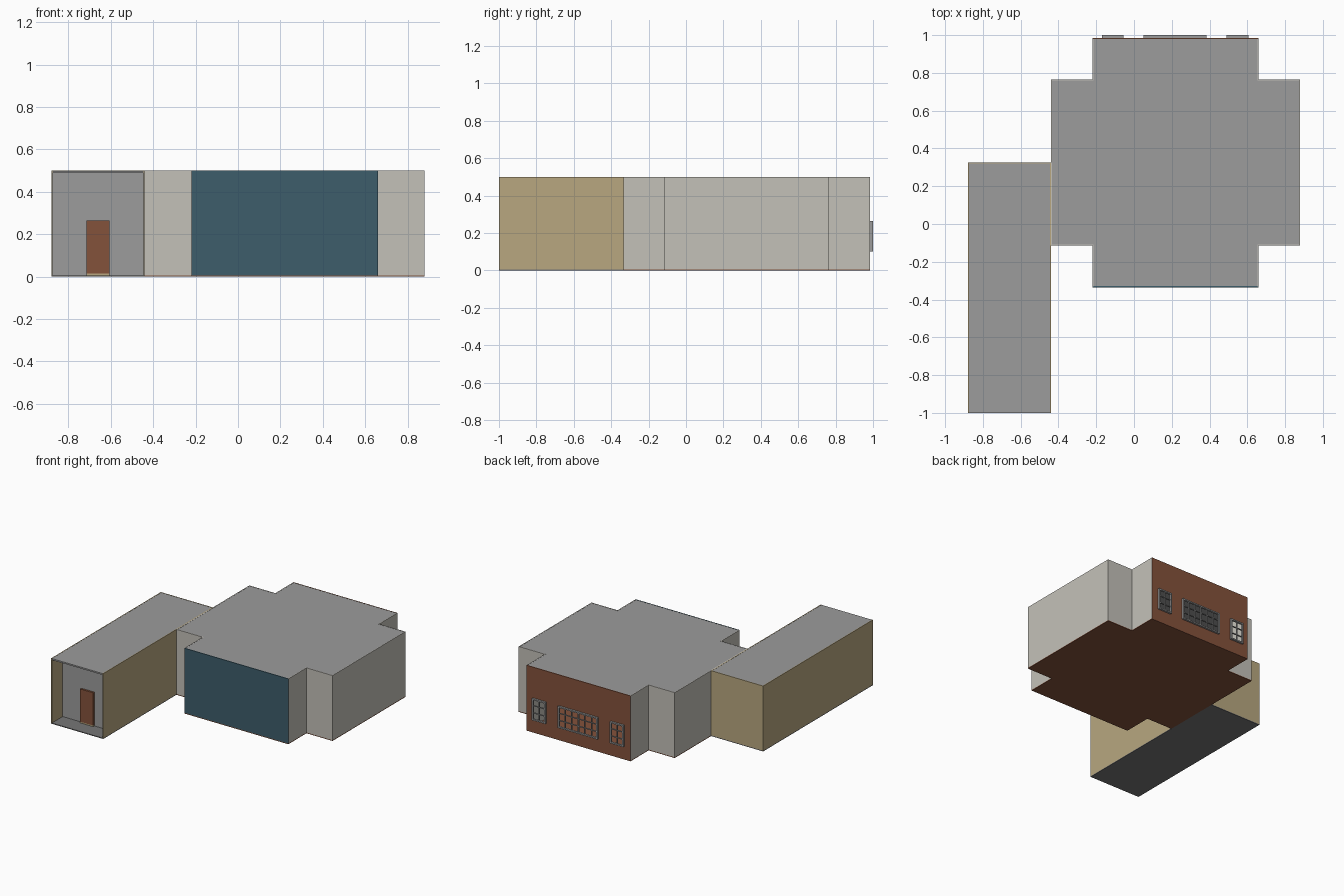
import bpy, bmesh

if "Cube" in bpy.data.objects:
    bpy.data.objects.remove(bpy.data.objects["Cube"])

T = 0.006            # wall and slab thickness
H = 0.5              # building height
CX, CY = 0.22, 0.325 # centre of the main hall
A, B = 0.66, 0.44    # half sizes of its cross-shaped plan


def material(name, rgb):
    m = bpy.data.materials.new(name)
    lin = [(c / 255 / 12.92) if c < 10 else ((c / 255 + 0.055) / 1.055) ** 2.4 for c in rgb]
    m.diffuse_color = (*lin, 1)
    m.use_nodes = True
    m.node_tree.nodes["Principled BSDF"].inputs["Base Color"].default_value = m.diffuse_color
    return m


GREY = material("ceiling_grey", (156, 156, 156))
DARK = material("hall_floor_grey", (118, 118, 118))
PALE = material("pale_wall", (196, 193, 185))
TAN = material("tan_wall", (184, 167, 128))
TEAL = material("teal_wall", (61, 93, 107))
BROWN = material("brown", (132, 82, 59))


def build(name, mat, prisms):
    """Make one object from prisms, each (plan points, z0, z1)."""
    bm = bmesh.new()
    for pts, z0, z1 in prisms:
        face = bm.faces.new([bm.verts.new((x, y, z0)) for x, y in pts])
        top = bmesh.ops.extrude_face_region(bm, geom=[face])["geom"]
        verts = [g for g in top if isinstance(g, bmesh.types.BMVert)]
        bmesh.ops.translate(bm, verts=verts, vec=(0, 0, z1 - z0))
    bmesh.ops.recalc_face_normals(bm, faces=bm.faces)
    mesh = bpy.data.meshes.new(name)
    bm.to_mesh(mesh)
    bm.free()
    mesh.materials.append(mat)
    ob = bpy.data.objects.new(name, mesh)
    bpy.context.collection.objects.link(ob)
    return ob


def rect(x0, x1, y0, y1):
    return [(x0, y0), (x1, y0), (x1, y1), (x0, y1)]


def cross(a, b):
    pts = []
    x, y = 1, 0
    for _ in range(4):  # one arm, turned four times
        for u, v in ((a, -b), (a, b), (b, b)):
            pts.append((CX + u * x - v * y, CY + u * y + v * x))
        x, y = -y, x
    return pts


def wall_plan(outer, inner, i):
    j = (i + 1) % len(outer)
    return [outer[i], outer[j], inner[j], inner[i]]


# Main hall: floor, roof and walls
outer, inner = cross(A, B), cross(A - T, B - T)
build("main_floor", BROWN, [(outer, 0, T)])
build("main_roof", GREY, [(inner, H - 2 * T, H - 0.001)])
BACK, FRONT = 3, 9
pale = [i for i in range(12) if i not in (BACK, FRONT)]
build("main_side_walls", PALE, [(wall_plan(outer, inner, i), T, H) for i in pale])
build("main_front_wall", TEAL, [(wall_plan(outer, inner, FRONT), T, H)])

# Back wall with three window openings
yb = CY + A
WZ0, WZ1 = 0.10, 0.265
windows = [(-0.17, -0.055, 2), (0.05, 0.385, 6), (0.49, 0.605, 2)]
bar = 0.01
xs = [CX - B] + [e for a, b, _ in windows for e in (a + bar / 2, b - bar / 2)] + [CX + B]
xi = [xs[0] + T] + xs[1:-1] + [xs[-1] - T]
parts = [(wall_plan(outer, inner, BACK), T, WZ0 + bar / 2),
         (wall_plan(outer, inner, BACK), WZ1 - bar / 2, H)]
for k in range(0, len(xs), 2):
    parts.append(([(xs[k], yb), (xs[k + 1], yb), (xi[k + 1], yb - T), (xi[k], yb - T)],
                  WZ0 + bar / 2, WZ1 - bar / 2))
build("main_back_wall", BROWN, parts)

# Window frames with glazing bars, open between the bars
for n, (x0, x1, cols) in enumerate(windows):
    y0, y1 = yb, 1.0
    f = [(rect(x0, x0 + bar, y0, y1), WZ0, WZ1), (rect(x1 - bar, x1, y0, y1), WZ0, WZ1),
         (rect(x0 + bar, x1 - bar, y0, y1), WZ0, WZ0 + bar),
         (rect(x0 + bar, x1 - bar, y0, y1), WZ1 - bar, WZ1)]
    for c in range(1, cols):
        x = x0 + (x1 - x0) * c / cols
        w = 0.005 if c * 2 == cols and cols > 2 else 0.0025
        f.append((rect(x - w, x + w, y0, y1 - 0.004), WZ0 + bar, WZ1 - bar))
    for r in (1, 2):
        z = WZ0 + (WZ1 - WZ0) * r / 3
        f.append((rect(x0 + bar, x1 - bar, y0, y1 - 0.005), z - 0.0025, z + 0.0025))
    build(f"window_frame_{n + 1}", GREY, f)

# Corridor wing, open at the front as a porch
X0, X1, Y0, Y1, YP = -0.88, -0.44, -1.0, 0.325, -0.87
ro, ri = rect(X0, X1, Y0, Y1), rect(X0 + T, X1 - T, Y0, Y1 - T)
build("corridor_floor", DARK, [(ro, 0, T)])
build("corridor_roof", GREY, [(ri, H - 2 * T, H - 0.001)])
build("corridor_walls", TAN, [(wall_plan(ro, ri, i), T, H) for i in (1, 2, 3)])
build("porch_back_wall", GREY, [(rect(X0 + T, X1 - T, YP, YP + T), T, H - 2 * T)])

# Door with a raised surround and a threshold
dx0, dx1, dz = -0.715, -0.605, 0.265
build("door_threshold", TAN, [(rect(dx0, dx1, YP - 0.015, YP), T, 0.015)])
build("door", BROWN, [(rect(dx0, dx1, YP - 0.015, YP), 0.015, dz)])
